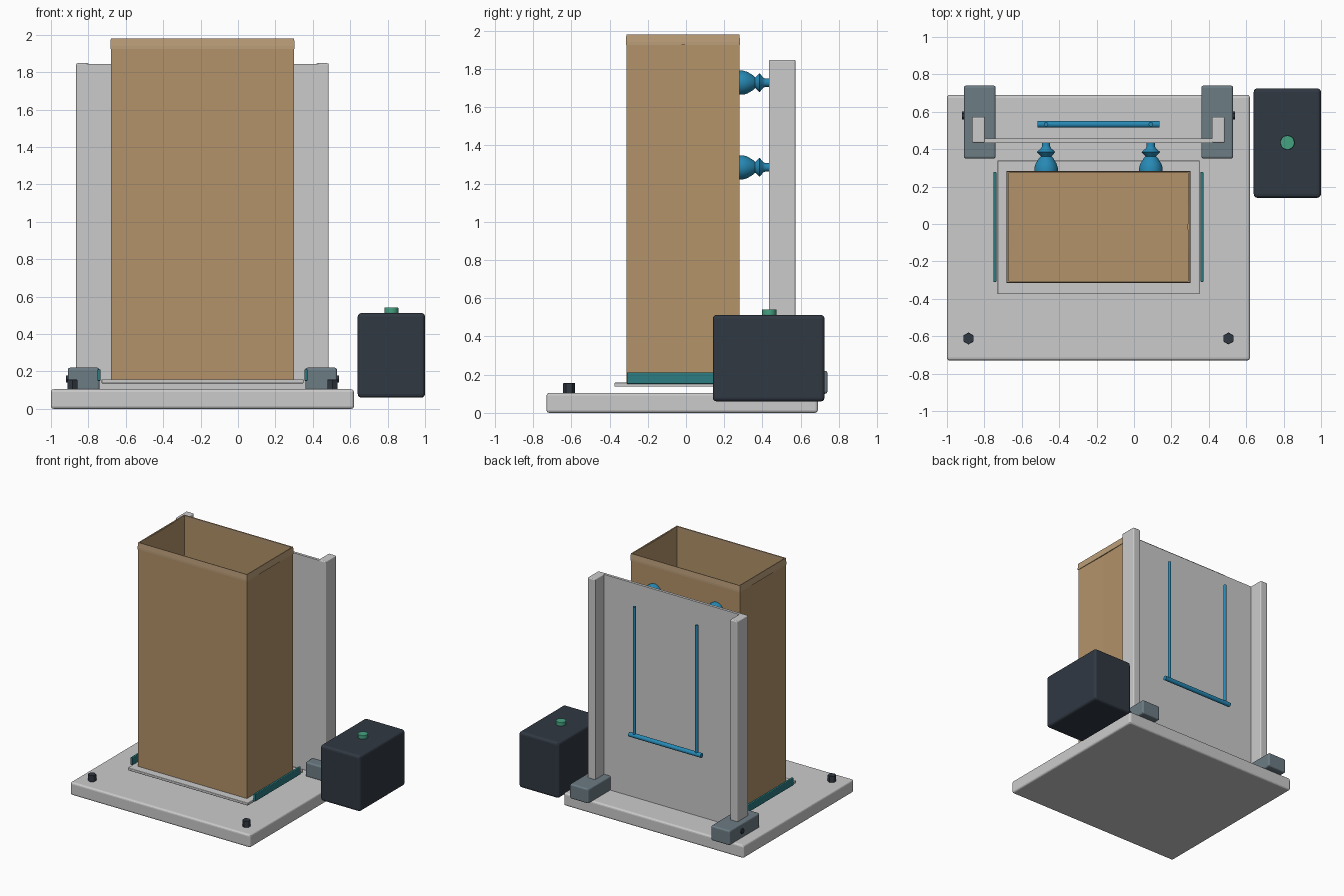
import bpy, bmesh, math
from mathutils import Matrix

if "Cube" in bpy.data.objects:
    bpy.data.objects.remove(bpy.data.objects["Cube"])


def material(name, rgb):
    m = bpy.data.materials.new(name)
    m.diffuse_color = (*rgb, 1)
    m.use_nodes = True
    m.node_tree.nodes["Principled BSDF"].inputs["Base Color"].default_value = m.diffuse_color
    return m


KRAFT = material("kraft_paper", (0.45, 0.29, 0.14))
HEM = material("folded_paper", (0.50, 0.34, 0.19))
DARK = material("dark_housing", (0.03, 0.04, 0.055))
BLUE = material("blue_rubber", (0.02, 0.25, 0.46))
TEAL = material("teal_guide", (0.025, 0.20, 0.22))
SLATE = material("slate_metal", (0.15, 0.20, 0.23))
GREEN = material("green_button", (0.06, 0.36, 0.22))
CX = -0.19  # centre line of the stand


def finish(name, bm, mat=None, bevel=0, smooth=False):
    bmesh.ops.recalc_face_normals(bm, faces=bm.faces)
    me = bpy.data.meshes.new(name)
    bm.to_mesh(me)
    bm.free()
    ob = bpy.data.objects.new(name, me)
    bpy.context.collection.objects.link(ob)
    if mat:
        me.materials.append(mat)
    if bevel:
        mod = ob.modifiers.new("bevel", 'BEVEL')
        mod.width, mod.segments = bevel, 3
    if smooth:
        bpy.ops.object.select_all(action='DESELECT')
        ob.select_set(True)
        bpy.context.view_layer.objects.active = ob
        bpy.ops.object.shade_smooth_by_angle(angle=math.radians(35))
    return ob


def box(name, x, y, z, mat=None, bevel=0):
    bm = bmesh.new()
    bmesh.ops.create_cube(bm, size=1)
    for v in bm.verts:
        for i, (a, b) in enumerate((x, y, z)):
            v.co[i] = (a + b) / 2 + v.co[i] * (b - a)
    return finish(name, bm, mat, bevel)


def rod(name, centre, r, length, axis='Z', mat=None, sides=24, bevel=0):
    rot = {'X': Matrix.Rotation(math.pi / 2, 4, 'Y'), 'Y': Matrix.Rotation(math.pi / 2, 4, 'X'),
           'Z': Matrix()}[axis]
    bm = bmesh.new()
    bmesh.ops.create_cone(bm, cap_ends=True, segments=sides, radius1=r, radius2=r, depth=length,
                          matrix=Matrix.Translation(centre) @ rot)
    return finish(name, bm, mat, bevel, smooth=sides > 8)


def suction_cup(name, x, z):
    # bellows profile (radius, y) spun about the y axis
    prof = [(0, 0.285), (0.052, 0.278), (0.063, 0.278), (0.063, 0.300), (0.056, 0.322),
            (0.038, 0.352), (0.028, 0.362), (0.050, 0.385), (0.026, 0.405), (0.022, 0.415),
            (0.022, 0.440), (0, 0.440)]
    bm = bmesh.new()
    verts = [bm.verts.new((x + r, y, z)) for r, y in prof]
    edges = [bm.edges.new(p) for p in zip(verts, verts[1:])]
    bmesh.ops.spin(bm, geom=verts + edges, cent=(x, 0, z), axis=(0, 1, 0),
                   angle=math.tau, steps=32)
    bmesh.ops.remove_doubles(bm, verts=bm.verts, dist=1e-5)
    finish(name, bm, BLUE, smooth=True)


# base plate and the loading tray
box("base_plate", (-1, 0.62), (-0.73, 0.69), (0, 0.105), bevel=0.015)
box("bag_tray", (-0.73, 0.35), (-0.375, 0.34), (0.137, 0.158), bevel=0.004)

# open paper bag with creased side gussets
bm = bmesh.new()
outline = [(-0.68, -0.312), (0.30, -0.312), (0.295, -0.015), (0.30, 0.28),
           (-0.68, 0.28), (-0.675, -0.015)]
floor = bm.faces.new([bm.verts.new((x, y, 0.158)) for x, y in outline])
rim = bmesh.ops.extrude_edge_only(bm, edges=list(floor.edges))
bmesh.ops.translate(bm, verts=[g for g in rim["geom"] if isinstance(g, bmesh.types.BMVert)],
                    vec=(0, 0, 1.817))
bag = finish("paper_bag", bm, KRAFT)
mod = bag.modifiers.new("paper", 'SOLIDIFY')
mod.thickness, mod.offset = 0.008, -1

# folded hem around the mouth of the bag
bm = bmesh.new()
rings = []
for z, grow in ((1.925, 0.003), (1.94, 0.003), (1.98, 0)):
    rings.append([bm.verts.new((x, y, z)) for x, y in
                  ((-0.68 - grow, -0.312 - grow), (0.30 + grow, -0.312 - grow),
                   (0.30 + grow, 0.28 + grow), (-0.68 - grow, 0.28 + grow))])
for lo, hi in zip(rings, rings[1:]):
    for i in range(4):
        j = (i + 1) % 4
        bm.faces.new((lo[i], lo[j], hi[j], hi[i]))
hem = finish("bag_hem", bm, HEM)
mod = hem.modifiers.new("paper", 'SOLIDIFY')
mod.thickness, mod.offset = 0.011, -1

# back panel, with posts, feet, guides and fasteners on both sides
box("back_panel", (-0.81, 0.43), (0.434, 0.456), (0.105, 1.845))
for side, s in (("left", -1), ("right", 1)):
    def span(a, b):
        return tuple(sorted((CX + s * a, CX + s * b)))
    box(side + "_post", span(0.607, 0.675), (0.434, 0.573), (0.105, 1.848), bevel=0.008)
    box(side + "_foot", span(0.55, 0.72), (0.35, 0.74), (0.10, 0.22), SLATE, 0.012)
    box(side + "_bag_guide", span(0.545, 0.562), (-0.31, 0.278), (0.15, 0.212), TEAL, 0.005)
    rod(side + "_foot_screw", (CX + s * 0.72, 0.58, 0.16), 0.022, 0.018, 'X', DARK, 6)
    rod(side + "_base_bolt", (CX + s * 0.695, -0.612, 0.128), 0.032, 0.056, 'Z', DARK, 6, 0.003)
    # suction cups and their supply tubes
    x = CX + s * 0.28
    for level, z in (("lower", 1.285), ("upper", 1.728)):
        suction_cup(f"{side}_{level}_suction_cup", x, z)
    rod(side + "_vacuum_tube", (x, 0.533, 1.175), 0.012, 1.05, 'Z', BLUE, 16)

rod("vacuum_manifold", (CX, 0.533, 0.65), 0.018, 0.65, 'X', BLUE)

# control box and its push button
box("control_box", (0.64, 1.0), (0.14, 0.725), (0.06, 0.513), DARK, 0.02)
rod("push_button", (0.82, 0.435, 0.526), 0.038, 0.032, 'Z', GREEN, 32, 0.004)
